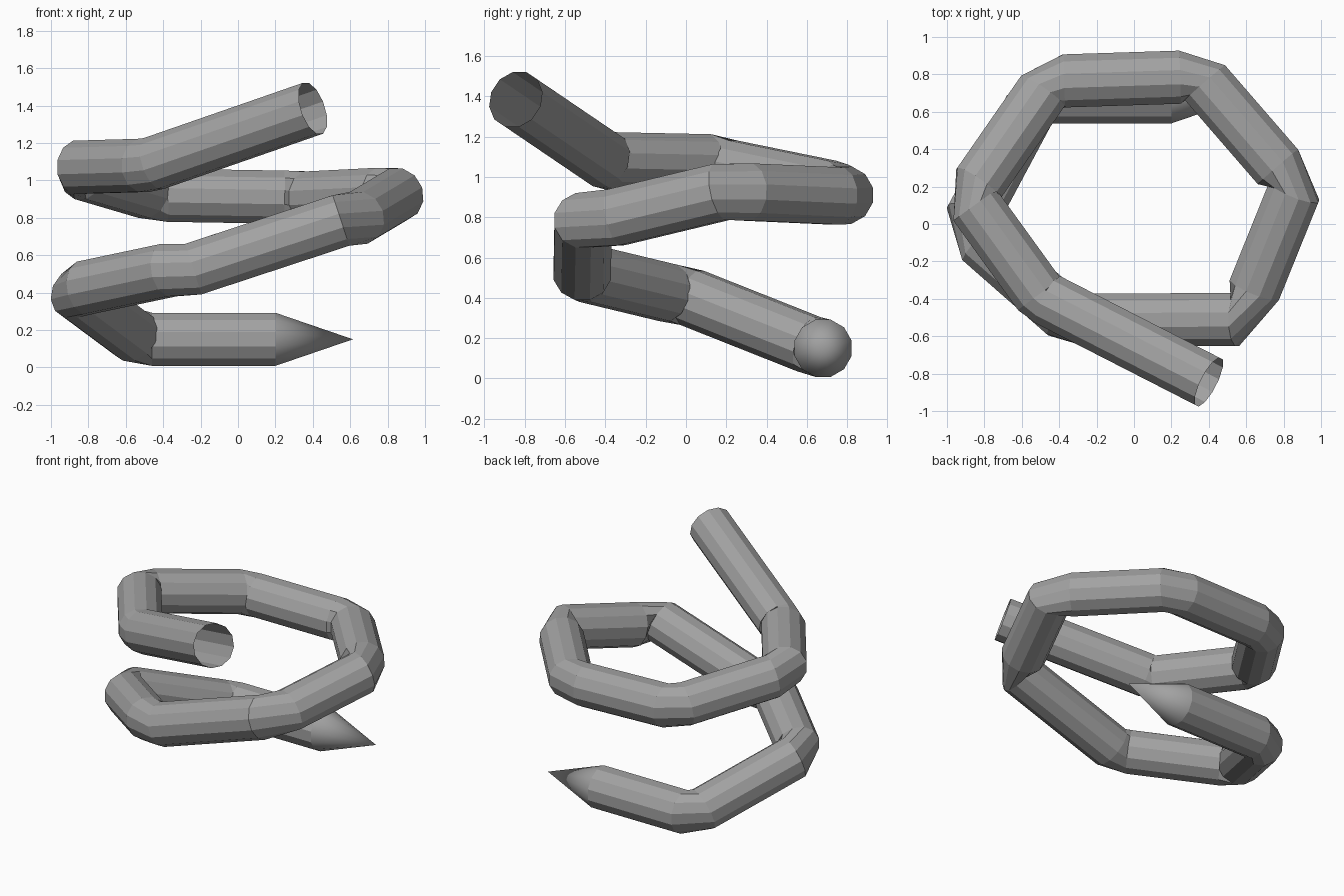
import bpy, bmesh, math
from mathutils import Vector

cube = bpy.data.objects.get("Cube")
if cube:
    bpy.data.objects.remove(cube, do_unlink=True)

RADIUS, SIDES = 0.147, 12

# Centre line of each straight run of pipe, from the pointed end upward
RUNS = [
    ((0.2, 0.68, 0.15), (-0.46, 0.68, 0.15)),
    ((-0.56, 0.61, 0.17), (-0.87, 0.03, 0.4)),
    ((-0.82, -0.09, 0.425), (-0.37, -0.485, 0.52)),
    ((-0.24, -0.515, 0.525), (0.55, -0.51, 0.785)),
    ((0.646, -0.346, 0.8), (0.856, 0.174, 0.925)),
    ((0.77, 0.305, 0.925), (0.38, 0.755, 0.905)),
    ((0.245, 0.785, 0.91), (-0.375, 0.765, 0.92)),
    ((-0.49, 0.707, 0.94), (-0.83, 0.217, 1.04)),
    ((-0.85, 0.1, 1.07), (-0.505, -0.377, 1.08)),
    ((-0.45, -0.41, 1.09), (0.4, -0.845, 1.385)),
]
TIP = (0.615, 0.68, 0.15)

grey = bpy.data.materials.new("mid grey")
grey.use_nodes = True
colour = (0.36, 0.36, 0.36, 1)
grey.diffuse_color = colour
grey.node_tree.nodes["Principled BSDF"].inputs["Base Color"].default_value = colour


def add_ring(bm, centre, direction):
    """Ring of vertices square to the direction of its run."""
    side = direction.cross(Vector((0, 0, 1))).normalized()
    up = side.cross(direction)
    ring = []
    for i in range(SIDES):
        a = math.tau * (i + 0.5) / SIDES
        ring.append(bm.verts.new(centre + RADIUS * (side * math.cos(a) + up * math.sin(a))))
    return ring


def finish(bm, name):
    bmesh.ops.recalc_face_normals(bm, faces=bm.faces)
    mesh = bpy.data.meshes.new(name)
    bm.to_mesh(mesh)
    bm.free()
    mesh.materials.append(grey)
    obj = bpy.data.objects.new(name, mesh)
    bpy.context.collection.objects.link(obj)
    return obj


# Coiled pipe, open at its upper end, with chamfered bends between the runs
bm = bmesh.new()
rings = []
for start, end in RUNS:
    start, end = Vector(start), Vector(end)
    direction = (end - start).normalized()
    rings += [add_ring(bm, start, direction), add_ring(bm, end, direction)]
for a, b in zip(rings, rings[1:]):
    for i in range(SIDES):
        j = (i + 1) % SIDES
        bm.faces.new((a[i], a[j], b[j], b[i]))
finish(bm, "coiled_pipe")

# Smooth pointed cone on the lower end
bm = bmesh.new()
base = add_ring(bm, Vector(RUNS[0][0]), Vector((-1, 0, 0)))
tip = bm.verts.new(TIP)
for i in range(SIDES):
    bm.faces.new((base[i], base[(i + 1) % SIDES], tip)).smooth = True
finish(bm, "pointed_end")
